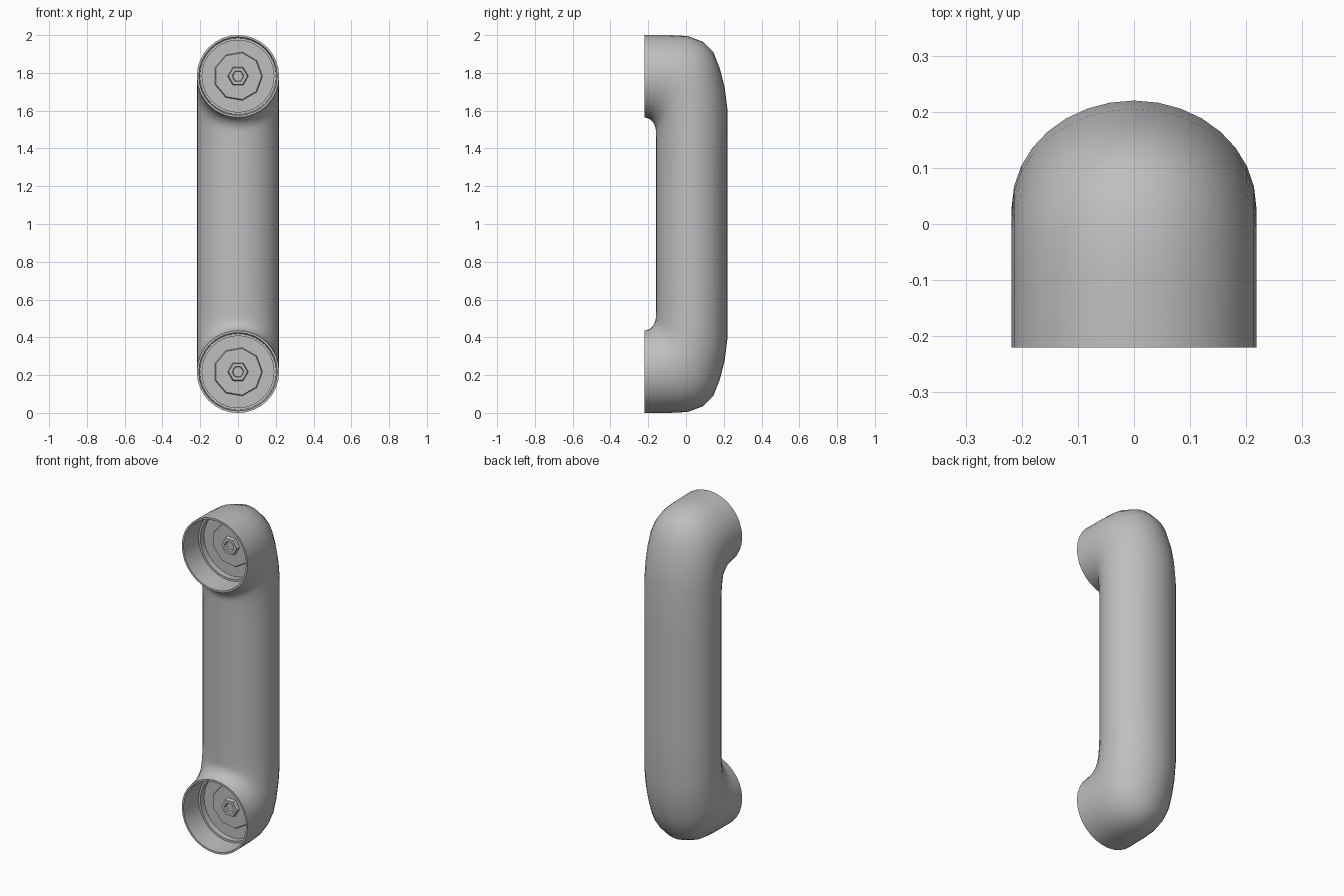
import bpy
import bmesh
from math import cos, sin, pi, radians
from mathutils import Vector

default = bpy.data.objects.get("Cube")
if default:
    bpy.data.objects.remove(default, do_unlink=True)

grey = bpy.data.materials.new("plain_grey")
grey.use_nodes = True
tone = (0.52, 0.52, 0.52, 1)
grey.diffuse_color = tone
grey.node_tree.nodes["Principled BSDF"].inputs["Base Color"].default_value = tone


def loft(name, rings, cap=False, smooth=True):
    """Skin a list of closed rings that share one point count."""
    bm = bmesh.new()
    rows = [[bm.verts.new(p) for p in ring] for ring in rings]
    n = len(rows[0])
    for a, b in zip(rows, rows[1:]):
        for j in range(n):
            k = (j + 1) % n
            bm.faces.new((a[j], a[k], b[k], b[j]))
    if cap:
        bm.faces.new(rows[-1])
    mesh = bpy.data.meshes.new(name)
    bm.to_mesh(mesh)
    bm.free()
    mesh.materials.append(grey)
    obj = bpy.data.objects.new(name, mesh)
    bpy.context.collection.objects.link(obj)
    if smooth:
        bpy.ops.object.select_all(action='DESELECT')
        obj.select_set(True)
        bpy.context.view_layer.objects.active = obj
        bpy.ops.object.shade_smooth_by_angle(angle=radians(40))
    return obj


def turned(name, profile, z, sides, smooth=True):
    """Turn (radius, y) points around a front-facing axis at height z."""
    rings = [[(r * cos(2 * pi * i / sides), y, z + r * sin(2 * pi * i / sides))
              for i in range(sides)] for r, y in profile]
    return loft(name, rings, cap=True, smooth=smooth)


def section(inner, outer, width=0.218, sides=32):
    """Oval ring spanning an inner and an outer point of the side outline."""
    a, b = Vector((0, *inner)), Vector((0, *outer))
    mid, half = (a + b) / 2, (b - a) / 2
    return [mid + half * sin(2 * pi * i / sides)
            + Vector((width * cos(2 * pi * i / sides), 0, 0)) for i in range(sides)]


# Tubular grip: inner and outer outline of the upper bend, mirrored for the lower
bend = [
    ((-0.22, 1.565), (-0.22, 2.0)),
    ((-0.19, 1.555), (-0.09, 2.0)),
    ((-0.172, 1.535), (0.01, 1.995)),
    ((-0.163, 1.515), (0.09, 1.965)),
    ((-0.16, 1.50), (0.145, 1.91)),
    ((-0.16, 1.48), (0.18, 1.82)),
    ((-0.16, 1.45), (0.205, 1.72)),
    ((-0.16, 1.40), (0.22, 1.60)),
    ((-0.16, 1.25), (0.22, 1.30)),
]
lower = [section((a, 2 - b), (c, 2 - d)) for (a, b), (c, d) in bend]
upper = [section(a, b) for a, b in reversed(bend)]
loft("grip", lower + upper)

# Hollow mounting cup, washer and hexagonal screw at each end
for label, z in (("lower", 0.2175), ("upper", 1.7825)):
    turned(label + "_cup", [(0.218, -0.22), (0.207, -0.22), (0.202, -0.085),
                            (0.19, -0.085), (0.19, -0.05)], z, 32)
    turned(label + "_washer", [(0.13, -0.05), (0.125, -0.062)], z, 9, False)
    turned(label + "_screw", [(0.055, -0.062), (0.05, -0.085), (0.032, -0.085),
                              (0.028, -0.07)], z, 6, False)
